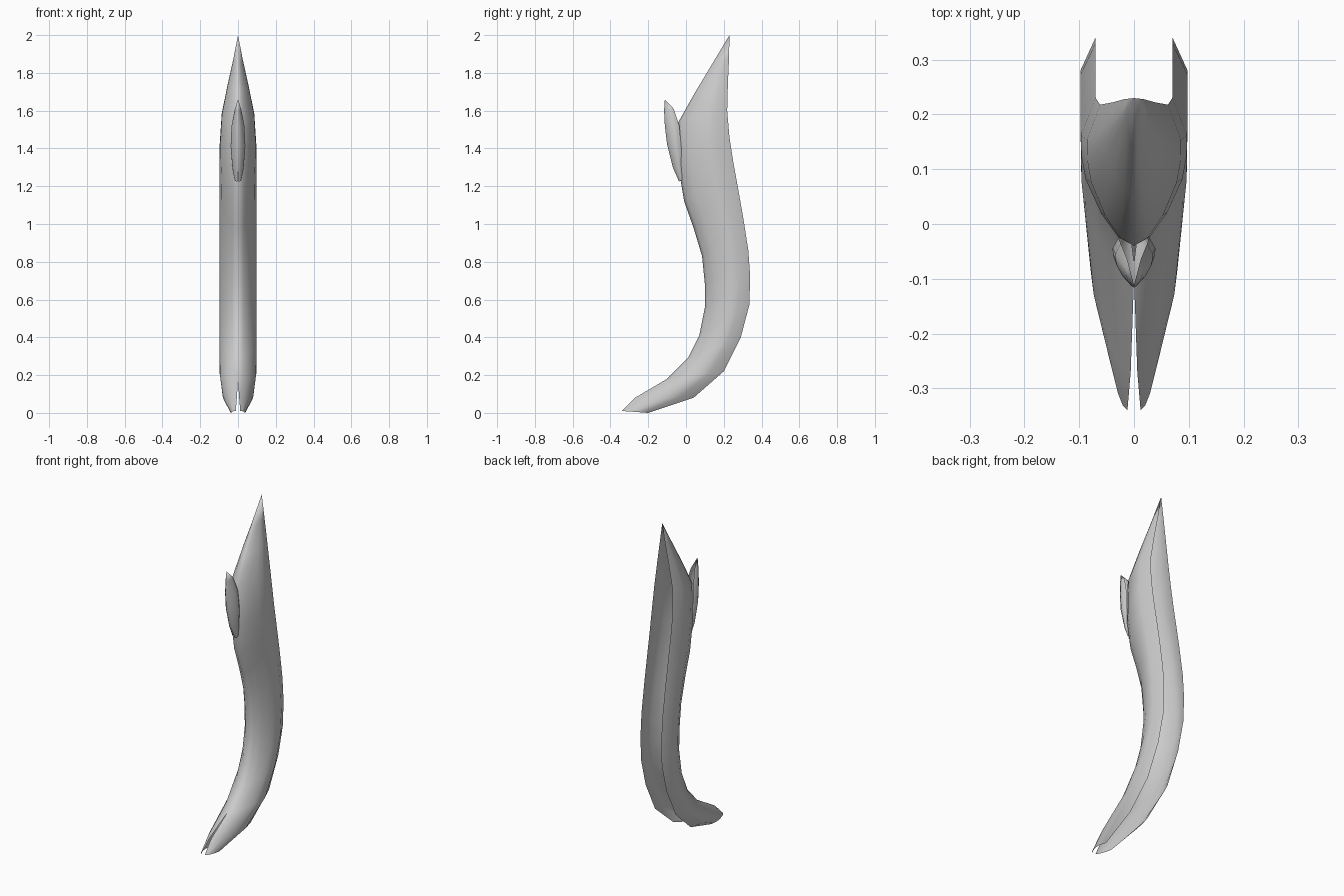
import bpy, bmesh

# Half cross-section: (fraction of depth front to back, fraction of half width)
SECTION = [(0, 0), (.06, .3), (.22, .62), (.45, .91), (.6, .99), (.75, 1), (1, .72)]


def shell(name, rings):
    """Open-backed curved blade; ring = front y, front z, back y, back z, half width, split."""
    bm = bmesh.new()
    rows = []
    for yf, zf, yb, zb, w, x0 in rings:
        rows.append([bm.verts.new((x0 + (w - x0) * u, yf + (yb - yf) * f, zf + (zb - zf) * f))
                     for f, u in SECTION])
    for a, b in zip(rows, rows[1:]):
        for i in range(len(SECTION) - 1):
            bm.faces.new((a[i], a[i + 1], b[i + 1], b[i]))
    bmesh.ops.remove_doubles(bm, verts=bm.verts[:], dist=1e-5)
    mesh = bpy.data.meshes.new(name)
    bm.to_mesh(mesh)
    bm.free()
    mesh.shade_smooth()
    obj = bpy.data.objects.new(name, mesh)
    bpy.context.collection.objects.link(obj)
    # mirrored half, welded along the front ridge
    mod = obj.modifiers.new("mirror", 'MIRROR')
    mod.use_clip = True
    mod.merge_threshold = .0005
    return obj


# Main curved blade, split at the toe and pointed at the top
shell("curved_blade", [
    (-.34, .01, -.20, .0, .04, .012),
    (-.27, .08, .04, .08, .08, .006),
    (-.10, .18, .20, .22, .097, 0),
    (.01, .29, .29, .40, .098, 0),
    (.07, .41, .335, .57, .098, 0),
    (.10, .56, .34, .72, .098, 0),
    (.10, .68, .33, .86, .098, 0),
    (.085, .83, .302, 1.04, .098, 0),
    (.04, .98, .27, 1.22, .098, 0),
    (-.01, 1.12, .25, 1.33, .098, 0),
    (-.04, 1.30, .23, 1.46, .097, 0),
    (-.04, 1.54, .218, 1.60, .086, 0),
    (.05, 1.70, .222, 1.75, .055, 0),
    (.14, 1.85, .228, 1.88, .025, 0),
    (.23, 2.0, .23, 2.0, 0, 0),
])

# Small bud leaf on the upper front
shell("bud_leaf", [
    (-.037, 1.225, -.018, 1.235, .017, .004),
    (-.07, 1.30, -.02, 1.29, .029, 0),
    (-.10, 1.42, -.025, 1.41, .039, 0),
    (-.112, 1.52, -.035, 1.52, .034, 0),
    (-.116, 1.60, -.065, 1.61, .017, 0),
    (-.112, 1.66, -.112, 1.66, 0, 0),
])
